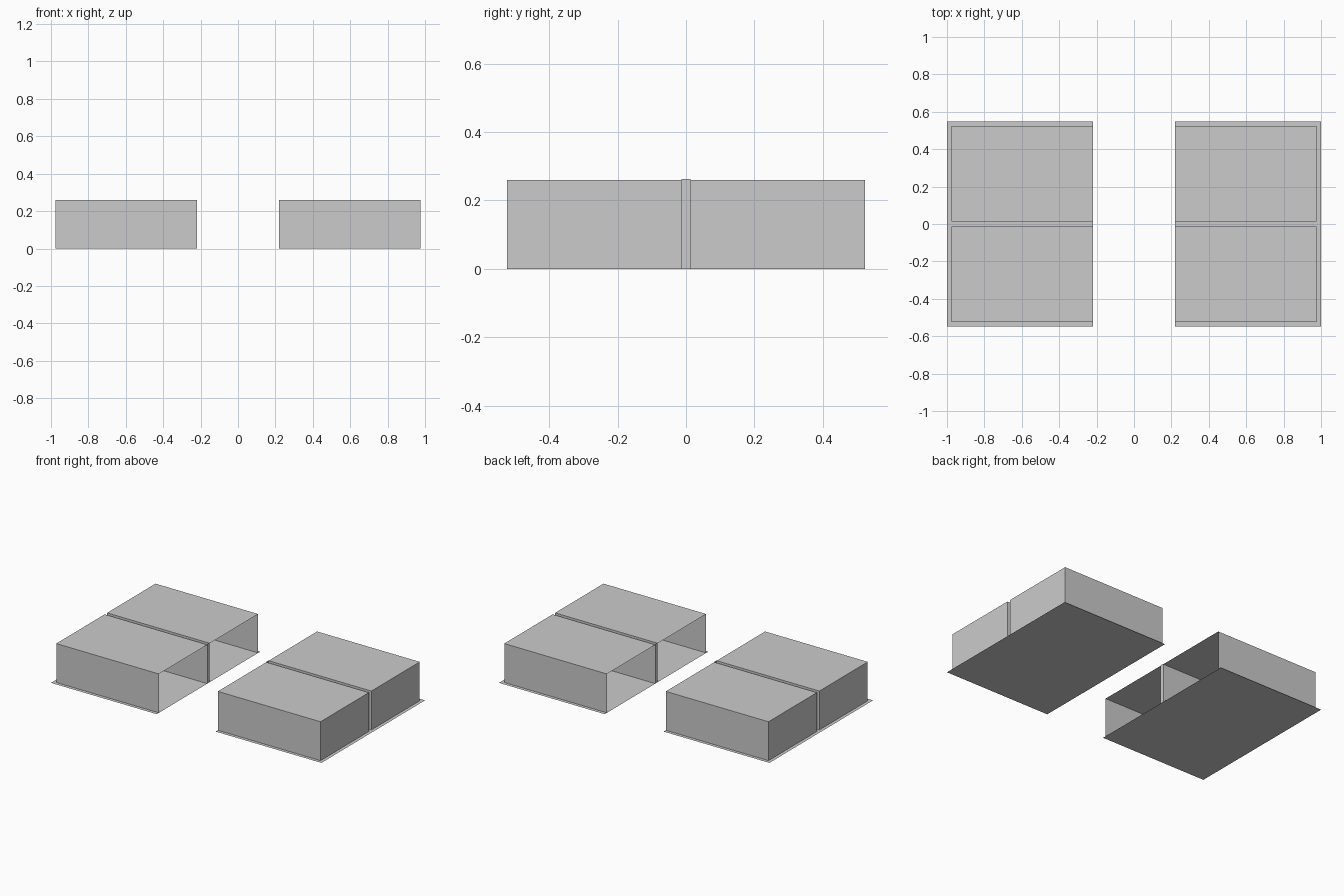
import bpy

if "Cube" in bpy.data.objects:
    bpy.data.objects.remove(bpy.data.objects["Cube"])

X_IN, X_OUT, X_EDGE = 0.218, 0.977, 1.0     # open end, outer wall, flange edge
Y_GAP, Y_OUT, Y_EDGE = 0.013, 0.524, 0.547  # gap half-width, side wall, flange edge
TOP = 0.26


def make(name, verts, faces, mirror_y=False):
    """Sheet-metal part mirrored to the other half (and optionally front/back)."""
    mesh = bpy.data.meshes.new(name)
    mesh.from_pydata(verts, [], faces)
    obj = bpy.data.objects.new(name, mesh)
    bpy.context.collection.objects.link(obj)
    mod = obj.modifiers.new("mirror", 'MIRROR')
    mod.use_axis = (True, mirror_y, False)
    mod.use_mirror_merge = False
    return obj


# Thin base flange under each half
make("base_flange",
     [(X_IN, -Y_EDGE, 0), (X_EDGE, -Y_EDGE, 0), (X_EDGE, Y_EDGE, 0), (X_IN, Y_EDGE, 0)],
     [(0, 1, 2, 3)])

# Covers, open on the inner end and closed below by the flange
corners = [(X_IN, Y_GAP), (X_OUT, Y_GAP), (X_OUT, Y_OUT), (X_IN, Y_OUT)]
make("open_cover",
     [(x, y, z) for z in (0, TOP) for x, y in corners],
     [(4, 5, 6, 7), (0, 1, 5, 4), (1, 2, 6, 5), (2, 3, 7, 6)],
     mirror_y=True)

# Narrow strip closing the inner end of the gap between the covers
make("gap_strip",
     [(X_IN, Y_GAP, 0), (X_IN, -Y_GAP, 0), (X_IN, -Y_GAP, TOP + 0.003), (X_IN, Y_GAP, TOP + 0.003)],
     [(0, 3, 2, 1)])
